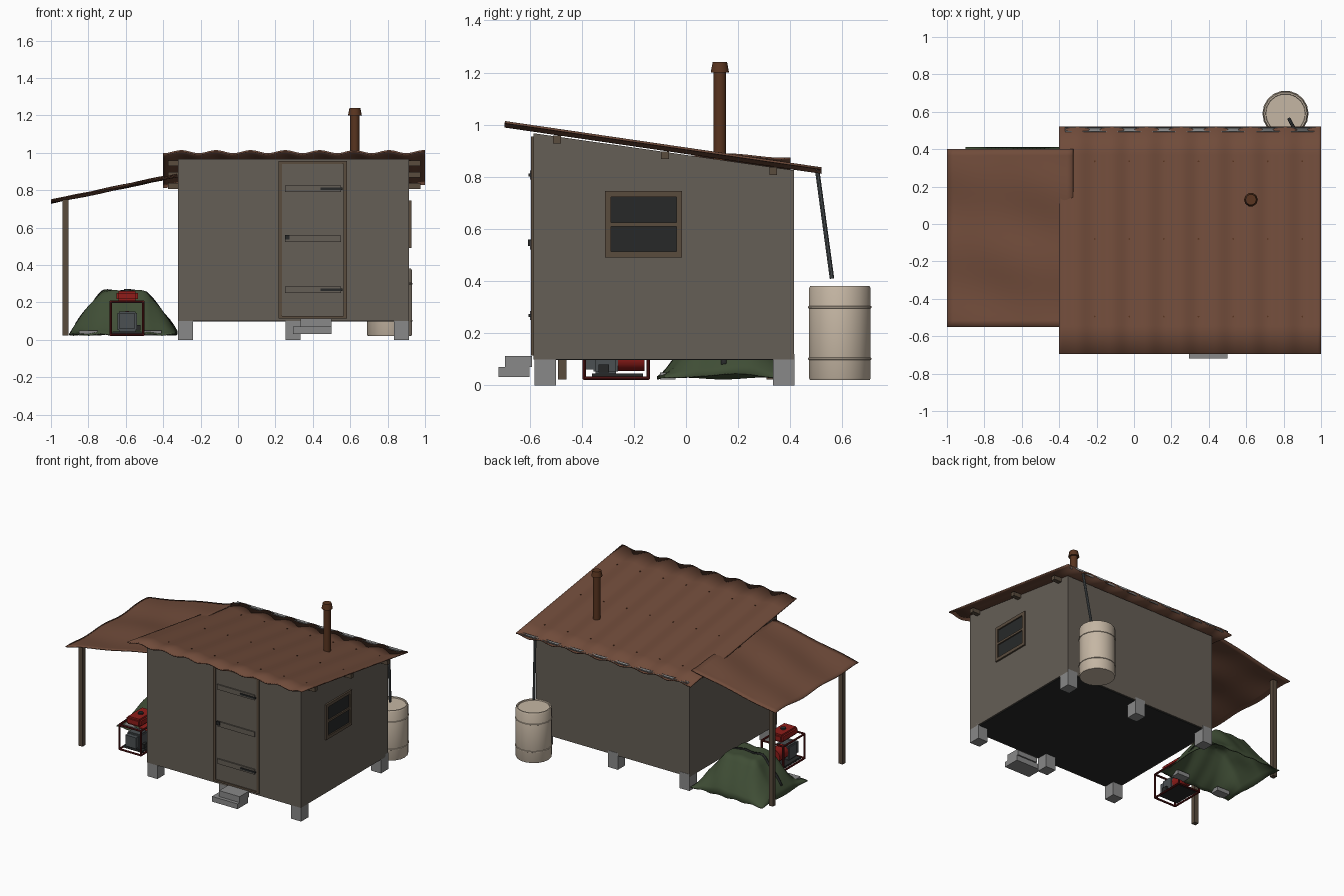
import bpy, bmesh, math
from mathutils import Vector, Matrix

if "Cube" in bpy.data.objects:
    bpy.data.objects.remove(bpy.data.objects["Cube"])

def mat(name, r, g, b):
    m = bpy.data.materials.new(name)
    m.diffuse_color = (r, g, b, 1)
    m.use_nodes = True
    m.node_tree.nodes["Principled BSDF"].inputs["Base Color"].default_value = m.diffuse_color
    return m

RUST = mat("rust", .16, .07, .042)
WALL = mat("weathered_board", .13, .112, .092)
WOOD = mat("wood", .10, .072, .048)
DARK = mat("dark", .02, .022, .022)
PIPE = mat("rusty_pipe", .10, .035, .014)
CREAM = mat("cream", .56, .47, .37)
GREEN = mat("canvas", .05, .075, .036)
RED = mat("red", .28, .012, .01)
FRAME = mat("frame_red", .10, .008, .008)
GREY = mat("concrete", .25, .25, .25)
STEEL = mat("steel", .07, .08, .085)

def finish(name, bm, m, smooth=False):
    bmesh.ops.recalc_face_normals(bm, faces=bm.faces)
    me = bpy.data.meshes.new(name)
    bm.to_mesh(me)
    bm.free()
    ob = bpy.data.objects.new(name, me)
    bpy.context.collection.objects.link(ob)
    me.materials.append(m)
    if smooth:
        bpy.ops.object.select_all(action='DESELECT')
        ob.select_set(True)
        bpy.context.view_layer.objects.active = ob
        bpy.ops.object.shade_smooth_by_angle(angle=math.radians(40))
    return ob

def box(name, x, y, z, m, bevel=0):
    """Box from (min, max) ranges."""
    bm = bmesh.new()
    bmesh.ops.create_cube(bm, size=1)
    for v in bm.verts:
        v.co = Vector([(r[0] + r[1]) / 2 + c * (r[1] - r[0]) for r, c in zip((x, y, z), v.co)])
    if bevel:
        bmesh.ops.bevel(bm, geom=bm.edges[:], offset=bevel, segments=2, affect='EDGES')
    return finish(name, bm, m, bevel > 0)

def rod(name, a, b, r, m, sides=8):
    a, b = Vector(a), Vector(b)
    d = b - a
    bm = bmesh.new()
    bmesh.ops.create_cone(bm, cap_ends=True, segments=sides, radius1=r, radius2=r, depth=d.length,
                          matrix=Matrix.Translation((a + b) / 2) @ d.to_track_quat('Z', 'Y').to_matrix().to_4x4())
    return finish(name, bm, m, True)

def lathe(name, x, y, profile, sides, m):
    bm = bmesh.new()
    vs = [bm.verts.new((x + r, y, z)) for r, z in profile]
    es = [bm.edges.new(p) for p in zip(vs, vs[1:])]
    bmesh.ops.spin(bm, geom=vs + es, cent=(x, y, 0), axis=(0, 0, 1), angle=math.tau, steps=sides)
    bmesh.ops.remove_doubles(bm, verts=bm.verts, dist=1e-4)
    return finish(name, bm, m, True)

def sheet(name, x, y, nx, ny, fn, thick, m):
    """Height-field sheet with thickness."""
    bm = bmesh.new()
    bmesh.ops.create_grid(bm, x_segments=nx, y_segments=ny, size=.5)
    for v in bm.verts:
        px, py = x[0] + (v.co.x + .5) * (x[1] - x[0]), y[0] + (v.co.y + .5) * (y[1] - y[0])
        v.co = (px, py, fn(px, py))
    ob = finish(name, bm, m, True)
    s = ob.modifiers.new("thickness", 'SOLIDIFY')
    s.thickness = thick
    s.offset = 0
    return ob

# Hut body: side profile extruded along x
X0, X1 = -.32, .915
bm = bmesh.new()
f = bm.faces.new([bm.verts.new((X0, y, z)) for y, z in ((-.585, .1), (.415, .1), (.415, .825), (-.585, .967))])
ex = bmesh.ops.extrude_face_region(bm, geom=[f])
bmesh.ops.translate(bm, vec=(X1 - X0, 0, 0), verts=[g for g in ex['geom'] if isinstance(g, bmesh.types.BMVert)])
finish("hut_walls", bm, WALL)
box("floor", (X0 + .01, X1 - .01), (-.575, .405), (.097, .12), DARK)
for i, x in enumerate((-.28, .295, .875)):
    for j, y in enumerate((-.54, .375)):
        box(f"foundation_block_{i}_{j}", (x - .04, x + .04), (y - .042, y + .042), (0, .12), GREY)

# Steps
box("lower_step", (.295, .5), (-.72, -.60), (.032, .07), GREY)
box("upper_step", (.335, .5), (-.695, -.59), (.07, .113), GREY)

# Roof, purlins, screws, gutter
def roof_z(x, y):
    return .900 - .146 * y - .008 * math.cos(math.tau * (x + .21) / .185)
sheet("main_roof", (-.4, 1), (-.695, .52), 92, 8, roof_z, .009, RUST)
for i, y in enumerate((-.495, -.08, .335)):
    z = .884 - .146 * y
    box(f"purlin_{i}", (-.375, .975), (y - .015, y + .015), (z - .028, z + .002), WOOD)
    for k in range(7):
        x = -.21 + .185 * k
        z2 = roof_z(x, y)
        rod(f"roof_screw_{i}_{k}", (x, y, z2), (x, y, z2 + .008), .005, PIPE, 6)
bm = bmesh.new()
arc = [bm.verts.new((-.37, .506 + .013 * math.cos(t), .836 + .013 * math.sin(t)))
       for t in [math.pi + math.pi * k / 6 for k in range(7)]]
edges = [bm.edges.new(p) for p in zip(arc, arc[1:])]
ex = bmesh.ops.extrude_edge_only(bm, edges=edges)
bmesh.ops.translate(bm, vec=(1.34, 0, 0), verts=[g for g in ex['geom'] if isinstance(g, bmesh.types.BMVert)])
g = finish("gutter", bm, GREY, True)
g.modifiers.new("thickness", 'SOLIDIFY').thickness = .003
rod("downpipe", (.86, .503, .828), (.83, .56, .41), .009, STEEL)

# Chimney
lathe("chimney_pipe", .625, .13, [(0, .85), (.025, .85), (.025, 1.2), (0, 1.2)], 10, PIPE)
lathe("chimney_cap", .625, .13, [(0, 1.2), (.037, 1.2), (.029, 1.24), (0, 1.24)], 10, PIPE)

# Door with frame, battens, hinges
box("door_panel", (.235, .56), (-.59, -.57), (.13, .94), WALL)
for n, x, z in (("left", (.217, .235), (.115, .955)), ("right", (.565, .583), (.115, .955)),
                ("top", (.235, .565), (.94, .955)), ("bottom", (.235, .565), (.115, .128))):
    box(f"door_frame_{n}", x, (-.594, -.57), z, WOOD)
for i, z in enumerate((.807, .54, .268)):
    box(f"door_batten_{i}", (.25, .55), (-.599, -.585), (z - .018, z + .018), WALL)
    if i != 1:
        box(f"hinge_{i}", (.44, .56), (-.605, -.595), (z - .006, z + .006), DARK)
box("door_latch", (.25, .275), (-.607, -.595), (.535, .56), DARK)

# Window on right wall
box("window_glass", (.91, .918), (-.30, -.025), (.5, .735), DARK)
for n, y, z in (("bottom", (-.31, -.015), (.49, .513)), ("top", (-.31, -.015), (.722, .745)),
                ("front", (-.31, -.288), (.513, .722)), ("back", (-.037, -.015), (.513, .722)),
                ("middle", (-.288, -.037), (.61, .625))):
    box(f"window_frame_{n}", (.91, .927), y, z, WOOD)

# Lean-to awning and posts
def awning_z(x, y):
    t = (x + 1) / .675
    return .738 + .142 * t + .007 * math.sin(y * 15 + x * 3) + .003 * math.sin(x * 14 + y * 9)
sheet("awning", (-1, -.325), (-.55, .40), 18, 28, awning_z, .006, RUST)
for n, y in (("front", -.475), ("back", .325)):
    box(f"awning_post_{n}", (-.937, -.905), (y - .016, y + .016), (.022, .75), WOOD)

# Rain barrel
lathe("rain_barrel", .81, .59, [(0, .02), (.116, .02), (.12, .028), (.12, .372), (.115, .382), (.107, .382),
                                (.105, .374), (0, .374)], 18, CREAM)
for i, z in enumerate((.102, .3)):
    lathe(f"barrel_hoop_{i}", .81, .59, [(.118, z - .006), (.1235, z - .003), (.1235, z + .003), (.118, z + .006)], 18, CREAM)

# Tarp-covered heap
def drape(t, p):
    return min(1, max(0, (1 - abs(t)) / .6)) ** p
def tarp_z(x, y):
    u, v = (x + .61) / .29, (y - .15) / .26
    h = drape(u, .85) * drape(v, 1.35 if v < 0 else .8)
    fold = .010 * math.sin(6 * math.atan2(v, u)) * min(1, u * u + v * v)
    return .028 + .222 * h + fold * h ** .5 + .01 * h * (1 - u * u) + .004 * math.sin(14 * u + 5 * v)
sheet("tarp", (-.9, -.325), (-.11, .41), 28, 28, tarp_z, .006, GREEN)
sheet("tarp_strap", (-.87, -.35), (.135, .155), 30, 1, lambda x, y: tarp_z(x, y) + .004, .005, DARK)
for i, x in enumerate((-.80, -.46)):
    box(f"tarp_weight_{i}", (x - .05, x + .05), (-.10, -.04), (.022, .05), GREY)

# Generator: tube cage, tank, engine, alternator
gx, gy, gz = (-.68, -.507), (-.39, -.145), (.027, .203)
for a in (0, 1):
    for b in (0, 1):
        rod(f"cage_x_{a}{b}", (gx[0], gy[a], gz[b]), (gx[1], gy[a], gz[b]), .007, FRAME)
        rod(f"cage_y_{a}{b}", (gx[a], gy[0], gz[b]), (gx[a], gy[1], gz[b]), .007, FRAME)
        rod(f"cage_z_{a}{b}", (gx[a], gy[b], gz[0]), (gx[a], gy[b], gz[1]), .007, FRAME)
box("fuel_tank", (-.65, -.535), (-.36, -.175), (.205, .262), RED, .012)
rod("fuel_cap", (-.592, -.27, .26), (-.592, -.27, .272), .018, DARK, 10)
box("engine", (-.645, -.54), (-.355, -.26), (.045, .15), STEEL, .008)
box("control_panel", (-.635, -.55), (-.385, -.355), (.06, .14), STEEL)
rod("alternator", (-.592, -.26, .105), (-.592, -.16, .105), .05, RED, 12)
box("engine_mount", (-.67, -.515), (-.36, -.165), (.03, .045), DARK)
box("air_filter", (-.545, -.52), (-.335, -.295), (.05, .08), DARK)
